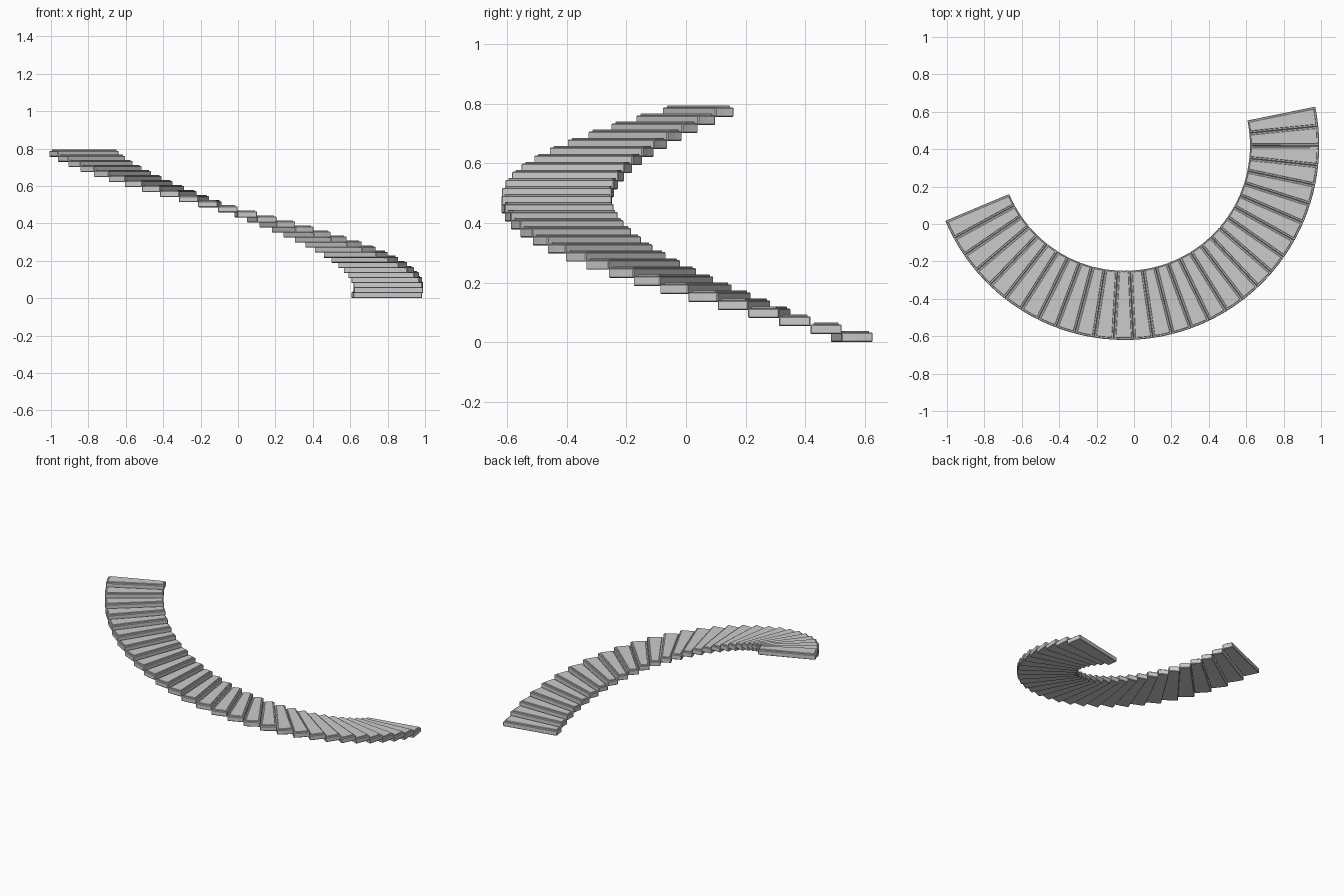
import bpy, bmesh
from math import radians, cos, sin

if "Cube" in bpy.data.objects:
    bpy.data.objects.remove(bpy.data.objects["Cube"])

CX, CY = -0.05, 0.42            # centre of the curve
R_IN, R_OUT = 0.67, 1.04
STEPS, RISE = 29, 0.027
START, END = radians(11.5), radians(-157.2)
PITCH = (END - START) / STEPS


def wedge(name, a0, a1, r0, r1, z0, z1, inset, bevel):
    """Curved wedge between two angles; inset is a constant side margin."""
    n = 2
    bm = bmesh.new()
    ring = []
    for r, order in ((r1, range(n + 1)), (r0, range(n, -1, -1))):
        d = -inset / r
        for i in order:
            a = a0 + d + (a1 - a0 - 2 * d) * i / n
            ring.append((CX + r * cos(a), CY + r * sin(a)))
    low = [bm.verts.new((x, y, z0)) for x, y in ring]
    face = bm.faces.new(low)
    top = bmesh.ops.extrude_face_region(bm, geom=[face])["geom"]
    for v in top:
        if isinstance(v, bmesh.types.BMVert):
            v.co.z = z1
    bmesh.ops.recalc_face_normals(bm, faces=bm.faces)
    me = bpy.data.meshes.new(name)
    bm.to_mesh(me)
    bm.free()
    ob = bpy.data.objects.new(name, me)
    bpy.context.collection.objects.link(ob)
    mod = ob.modifiers.new("edge_bevel", "BEVEL")
    mod.width = bevel
    mod.segments = 1
    mod.limit_method = 'ANGLE'
    return ob


for k in range(STEPS):
    a0 = START + k * PITCH
    a1 = a0 + PITCH
    z = k * RISE
    # stone block of the step
    wedge(f"step_block_{k + 1}", a0, a1, R_IN, R_OUT, z, z + 0.032, 0, 0.003)
    # slightly smaller tread slab on top
    wedge(f"tread_{k + 1}", a0, a1, R_IN + 0.006, R_OUT - 0.01,
          z + 0.03, z + 0.038, 0.01, 0.002)
